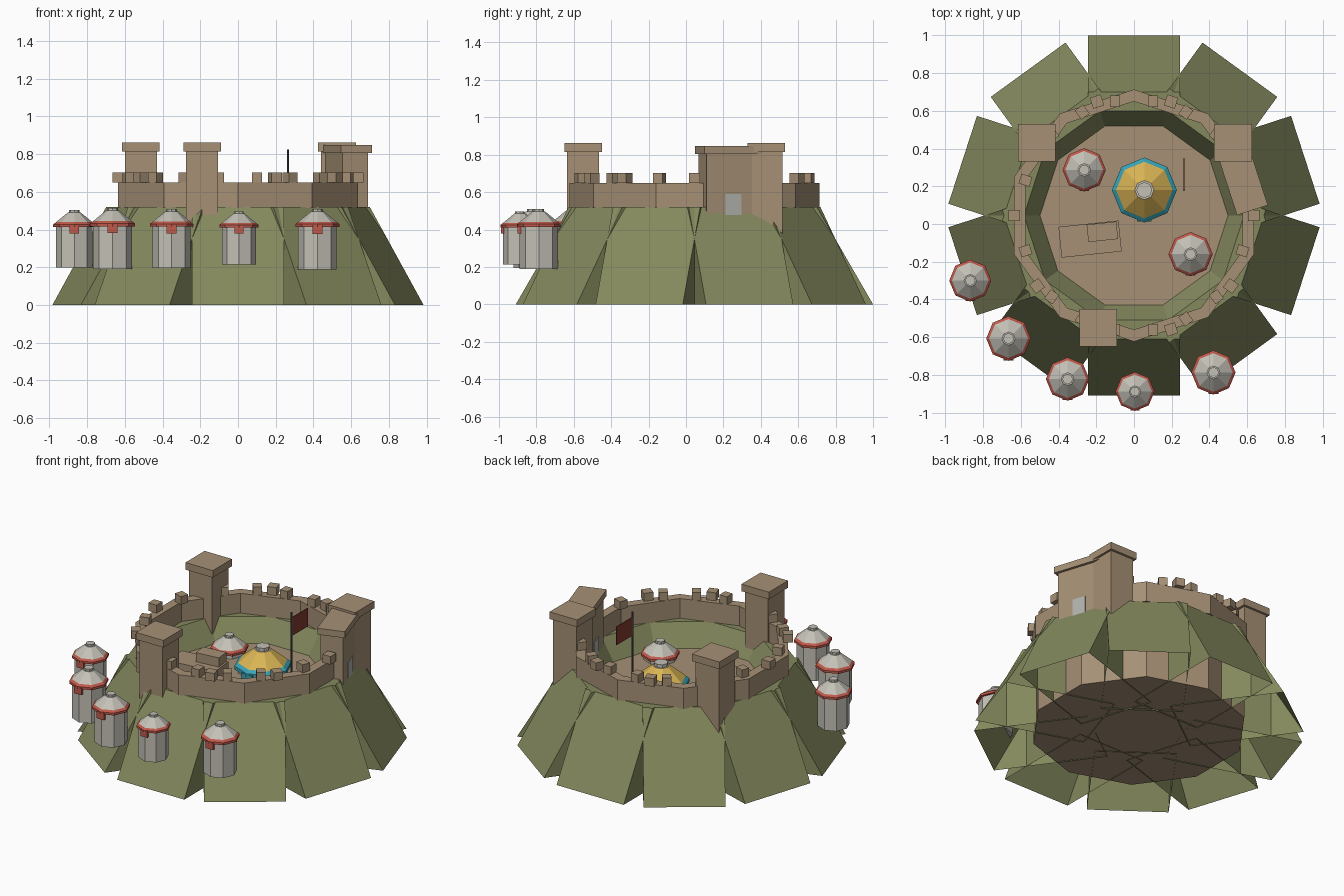
import bpy, bmesh
from math import pi, cos, sin, radians
from mathutils import Matrix, Vector

cube = bpy.data.objects.get("Cube")
if cube:
    bpy.data.objects.remove(cube, do_unlink=True)

CENTRE = Vector((0, 0.045, 0))
SIDES = 10
STEP = 2 * pi / SIDES


def material(name, rgb):
    m = bpy.data.materials.new(name)
    m.use_nodes = True
    m.diffuse_color = (*rgb, 1)
    m.node_tree.nodes["Principled BSDF"].inputs["Base Color"].default_value = (*rgb, 1)
    return m


STONE = material("tan stone", (0.38, 0.28, 0.18))
GRASS = material("grass green", (0.23, 0.25, 0.11))
CANVAS = material("pale canvas", (0.55, 0.53, 0.47))
RED = material("red trim", (0.53, 0.10, 0.07))
GOLD = material("gold canvas", (0.70, 0.46, 0.09))
BLUE = material("blue trim", (0.04, 0.37, 0.47))
FLAG = material("dark red cloth", (0.22, 0.04, 0.03))
DOOR = material("grey door", (0.45, 0.45, 0.43))
IRON = material("dark iron", (0.08, 0.08, 0.08))


def finish(name, bm, mats):
    bmesh.ops.recalc_face_normals(bm, faces=bm.faces)
    mesh = bpy.data.meshes.new(name)
    bm.to_mesh(mesh)
    bm.free()
    for m in mats:
        mesh.materials.append(m)
    ob = bpy.data.objects.new(name, mesh)
    bpy.context.collection.objects.link(ob)
    return ob


def frame(angle, origin=CENTRE):
    return Matrix.Translation(origin) @ Matrix.Rotation(angle, 4, 'Z')


def add_box(bm, lo, hi, matrix=Matrix()):
    lo, hi = Vector(lo), Vector(hi)
    m = matrix @ Matrix.Translation((lo + hi) / 2) @ Matrix.Diagonal((*(hi - lo), 1))
    bmesh.ops.create_cube(bm, size=1, matrix=m)


def box(name, lo, hi, mat, matrix=Matrix()):
    bm = bmesh.new()
    add_box(bm, lo, hi, matrix)
    return finish(name, bm, [mat])


def lathe(name, origin, profile, sides, mats, phase=0.0):
    """Rings of (radius, z, material of the band below), capped at both ends."""
    bm = bmesh.new()
    rings = []
    for r, z, _ in profile:
        rings.append([bm.verts.new((origin[0] + r * cos(phase + 2 * pi * i / sides),
                                    origin[1] + r * sin(phase + 2 * pi * i / sides), z))
                      for i in range(sides)])
    for k in range(1, len(rings)):
        a, b = rings[k - 1], rings[k]
        for i in range(sides):
            j = (i + 1) % sides
            bm.faces.new((a[i], a[j], b[j], b[i])).material_index = profile[k][2]
    bm.faces.new(rings[0][::-1]).material_index = profile[0][2]
    bm.faces.new(rings[-1]).material_index = profile[-1][2]
    return finish(name, bm, mats)


# Courtyard drum
lathe("courtyard_floor", CENTRE, [(0.65, 0.005, 0), (0.65, 0.38, 0)],
      SIDES, [STONE], STEP / 2)

# Earth rampart: open-bottomed sloping slabs that overlap near the top
slope = [(0.955, 0), (0.655, 0.52), (0.555, 0.52), (0.255, 0)]
for n in range(SIDES):
    bm = bmesh.new()
    m = frame(pi / 2 + n * STEP)
    left, right = [[bm.verts.new(m @ Vector((r, s, z))) for r, z in slope]
                   for s in (-0.245, 0.245)]
    for i in range(3):
        bm.faces.new((left[i], left[i + 1], right[i + 1], right[i]))
    bm.faces.new(left)
    bm.faces.new(right[::-1])
    finish(f"rampart_slab_{n}", bm, [GRASS])

# Curtain wall ring
bm = bmesh.new()
ring = []
for n in range(SIDES):
    a = (n + 0.5) * STEP
    ring.append([bm.verts.new(CENTRE + Vector((r * cos(a), r * sin(a), z)))
                 for r, z in ((0.605, 0.515), (0.668, 0.515), (0.668, 0.65), (0.605, 0.65))])
for n in range(SIDES):
    a, b = ring[n], ring[(n + 1) % SIDES]
    for i in range(4):
        j = (i + 1) % 4
        bm.faces.new((a[i], b[i], b[j], a[j]))
finish("curtain_wall", bm, [STONE])

# Battlements: along each side and at every corner
bm = bmesh.new()
for n in range(SIDES):
    a = pi / 2 + n * STEP
    side_on = abs(cos(a)) > 0.9
    for t in ((0,) if side_on else (-0.1, 0.1)):
        add_box(bm, (0.575, t - 0.027, 0.65), (0.635, t + 0.027, 0.703), frame(a))
    add_box(bm, (0.605, -0.03, 0.65), (0.665, 0.03, 0.703), frame(a + STEP / 2))
finish("battlements", bm, [STONE])

# Square towers
for name, x, y in (("back_right_tower", -0.515, 0.43), ("back_left_tower", 0.525, 0.43),
                   ("front_tower", -0.19, -0.55)):
    m = Matrix.Translation((x, y, 0))
    box(name + "_shaft", (-0.085, -0.085, 0.38), (0.085, 0.085, 0.815), STONE, m)
    box(name + "_cap", (-0.1, -0.1, 0.815), (0.1, 0.1, 0.862), STONE, m)

# Gate tower, turned to face out of its side
gate = frame(STEP / 2)
box("gate_tower_shaft", (0.535, -0.15, 0.46), (0.675, 0.15, 0.805), STONE, gate)
box("gate_tower_cap", (0.52, -0.167, 0.805), (0.692, 0.167, 0.847), STONE, gate)
for name, r in (("gate_outer_door", 0.675), ("gate_inner_door", 0.535)):
    box(name, (r - 0.004, -0.045, 0.46), (r + 0.004, 0.045, 0.59), DOOR, gate)

# Courtyard hall
hall = frame(radians(6), Vector((-0.233, -0.08, 0)))
box("hall", (-0.16, -0.082, 0.3), (0.16, 0.082, 0.47), STONE, hall)
box("hall_upper_room", (-0.01, -0.015, 0.47), (0.148, 0.078, 0.53), STONE, hall)

# Flag and pole
lathe("flag_pole", (0.265, 0.18), [(0.006, 0.37, 0), (0.006, 0.825, 0)], 6, [IRON])
box("flag", (0.262, 0.18, 0.67), (0.268, 0.35, 0.79), FLAG)


# Pavilions: eight-sided wall, trim band, sloped roof and small crown
def tent(name, x, y, s, top, roof, trim):
    profile = [(0.1, -0.315, 0), (0.1, -0.095, 0), (0.115, -0.095, 2), (0.115, -0.08, 2),
               (0.1, -0.068, 2), (0.034, -0.014, 1), (0.028, -0.014, 0), (0.028, 0, 0)]
    lathe(name, (x, y), [(r * s, top + z * s, k) for r, z, k in profile],
          8, [CANVAS, roof, trim])
    m = Matrix.Translation((x, y, top)) @ Matrix.Scale(s, 4)
    box(name + "_pennant", (-0.026, -0.112, -0.13), (0.026, -0.094, -0.085), trim, m)


spots = [(-0.868, -0.3, 0.97, 0.505), (-0.665, -0.607, 1.03, 0.515),
         (-0.352, -0.822, 1.0, 0.51), (0.005, -0.888, 0.9, 0.497),
         (0.421, -0.787, 1.02, 0.51), (-0.264, 0.287, 1.0, 0.5), (0.3, -0.16, 1.02, 0.5)]
for n, (x, y, s, top) in enumerate(spots):
    tent(f"pavilion_{n}", x, y, s, top, CANVAS, RED)
tent("great_pavilion", 0.055, 0.18, 1.5, 0.55, GOLD, BLUE)
